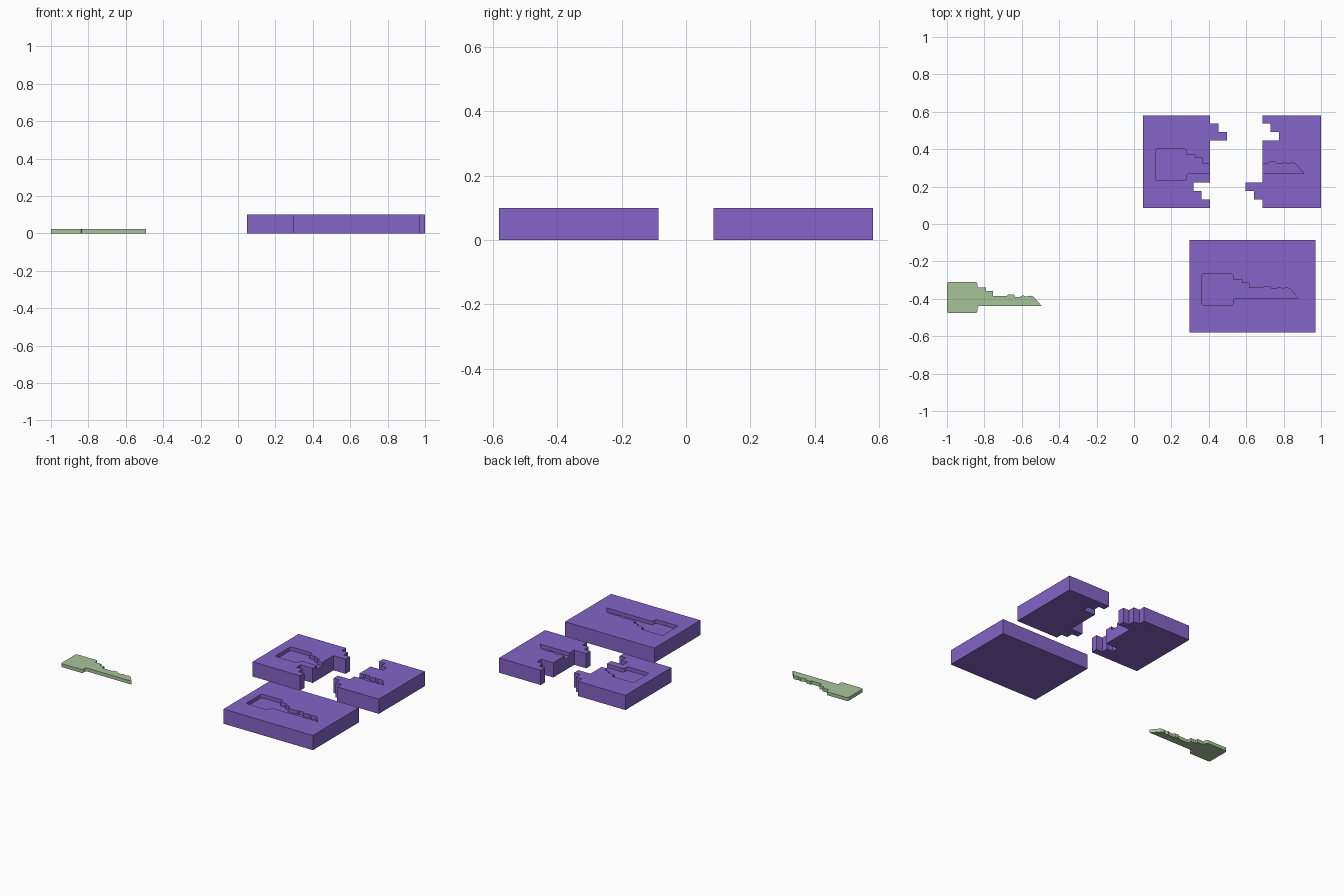
import bpy, bmesh
from mathutils import Vector

if "Cube" in bpy.data.objects:
    bpy.data.objects.remove(bpy.data.objects["Cube"])

W, D, H = 0.672, 0.495, 0.10      # mould block size
SPLIT, STEP = 0.358, 0.045        # joint position and jigsaw step
Y0 = 0.086                        # gap from the centre line to the blocks
KEY_T, POCKET = 0.023, 0.025      # key thickness, pocket depth


def material(name, rgb):
    m = bpy.data.materials.new(name)
    m.diffuse_color = (*rgb, 1)
    m.use_nodes = True
    m.node_tree.nodes["Principled BSDF"].inputs["Base Color"].default_value = m.diffuse_color
    return m


def rounded(points, n=4):
    """Turn (x, y[, radius]) corners into an outline with softened corners."""
    out = []
    for i, p in enumerate(points):
        c = Vector(p[:2])
        if len(p) == 2:
            out.append(c)
            continue
        a = Vector(points[i - 1][:2])
        b = Vector(points[(i + 1) % len(points)][:2])
        a = c + (a - c).normalized() * p[2]
        b = c + (b - c).normalized() * p[2]
        for k in range(n + 1):
            t = k / n
            out.append(a * (1 - t) ** 2 + c * 2 * t * (1 - t) + b * t * t)
    return out


def extrude(name, outline, x, y, z0, z1, mat=None, scale=1.0):
    """Counter-clockwise outline pulled up from z0 to z1."""
    bm = bmesh.new()
    face = bm.faces.new([bm.verts.new((x + p[0] * scale, y + p[1] * scale, z0)) for p in outline])
    top = bmesh.ops.extrude_face_region(bm, geom=[face])
    verts = [g for g in top["geom"] if isinstance(g, bmesh.types.BMVert)]
    bmesh.ops.translate(bm, verts=verts, vec=(0, 0, z1 - z0))
    bmesh.ops.recalc_face_normals(bm, faces=bm.faces)
    mesh = bpy.data.meshes.new(name)
    bm.to_mesh(mesh)
    bm.free()
    ob = bpy.data.objects.new(name, mesh)
    bpy.context.collection.objects.link(ob)
    if mat:
        mesh.materials.append(mat)
    return ob


purple = material("mould_purple", (0.23, 0.13, 0.57))
green = material("key_green", (0.39, 0.55, 0.33))

# key outline: square head, stepped shoulder, toothed blade, slanted tip
key_shape = rounded([
    (0, 0, .014), (.163, 0, .014), (.163, .037, .012), (.507, .037),
    (.463, .088), (.445, .093), (.425, .087), (.405, .095), (.39, .087),
    (.365, .087), (.358, .1), (.328, .1), (.32, .091), (.247, .091),
    (.247, .118), (.21, .118), (.21, .136), (.163, .136),
    (.163, .166, .014), (0, .166, .014)])
extrude("key", key_shape, -1.0, -0.476, 0, KEY_T, green)

# stepped joint line, bottom to top, shared by both split halves
s = STEP
joint = [(SPLIT + dx * s, dy * s) for dx, dy in (
    (0, 0), (0, 1), (-1, 1), (-1, 2), (-2, 2), (-2, 3), (0, 3),
    (0, 8), (2, 8), (2, 9), (1, 9), (1, 10), (0, 10), (0, 11))]


def mould(name, outline, x, y):
    """Block with the key-shaped pocket sunk into its top."""
    block = extrude(name, outline, x, y, 0, H, purple)
    cutter = extrude(name + "_cutter", key_shape, x + .066, y + .146, H - POCKET, H + .05,
                     scale=1.015)
    cutter.hide_render = True
    mod = block.modifiers.new("pocket", 'BOOLEAN')
    mod.operation = 'DIFFERENCE'
    mod.solver = 'EXACT'
    mod.object = cutter
    bpy.context.view_layer.objects.active = block
    bpy.ops.object.modifier_apply(modifier=mod.name)
    bpy.data.objects.remove(cutter)


# whole mould and the two interlocking halves
mould("whole_mould", [(0, 0), (W, 0), (W, D), (0, D)], 0.298, -Y0 - D)
mould("left_mould_half", [(0, 0)] + joint + [(0, D)], 0.049, Y0)
mould("right_mould_half", [(W, 0), (W, D)] + joint[::-1], 1.0 - W, Y0)
